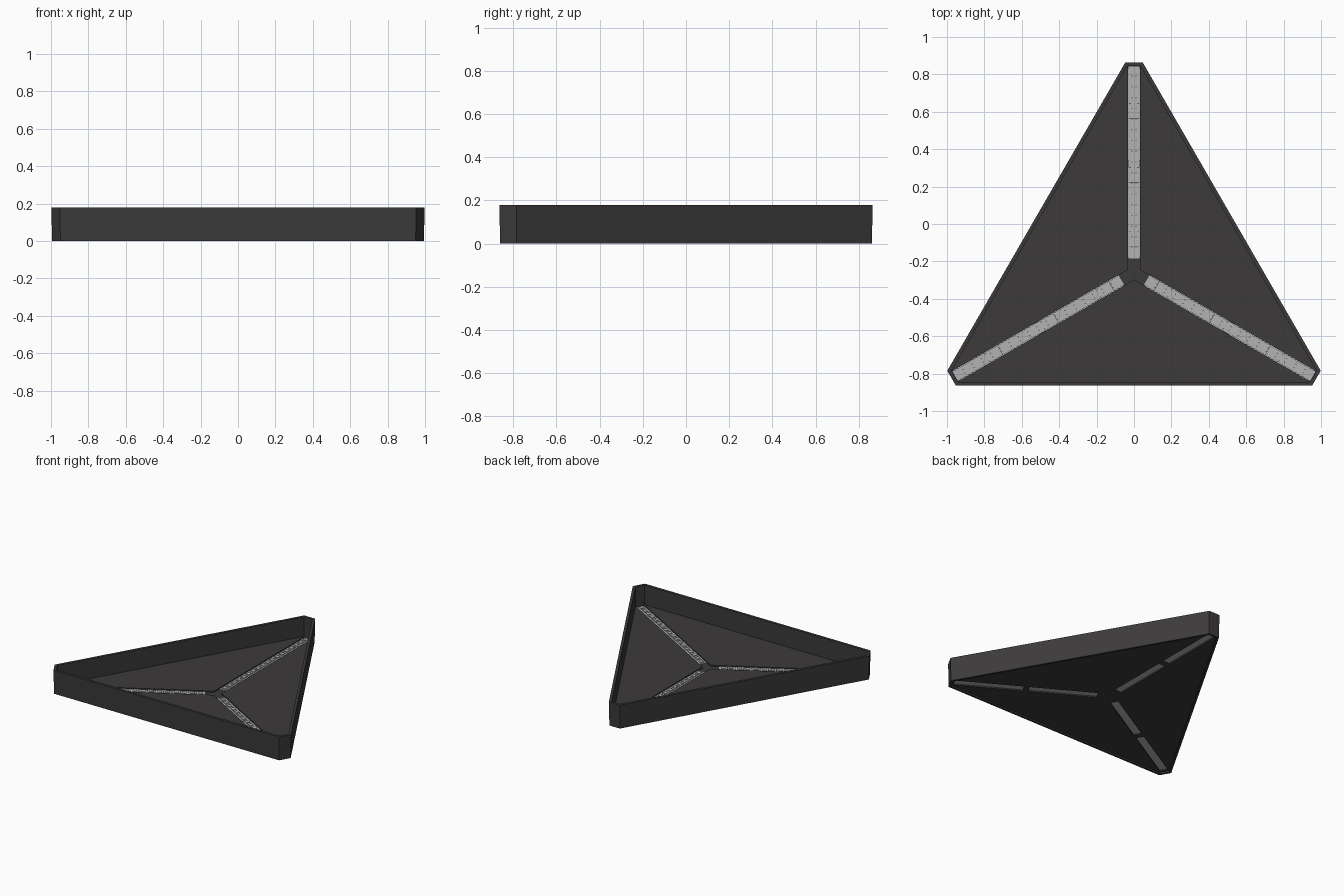
import bpy, bmesh
from math import radians
from mathutils import Vector, Matrix

if "Cube" in bpy.data.objects:
    bpy.data.objects.remove(bpy.data.objects["Cube"])

CY = -0.2615            # y of the triangle's centre
C, A = 1.126, 0.603     # centre to cut corner, centre to long side
WALL, G = 0.02, 0.031   # wall thickness, half width of light channel
H, Z0, Z1 = 0.18, 0.012, 0.03


def material(name, v, tint=0.0):
    m = bpy.data.materials.new(name)
    m.diffuse_color = (v + tint, v, v + tint / 2, 1)
    m.use_nodes = True
    m.node_tree.nodes["Principled BSDF"].inputs["Base Color"].default_value = m.diffuse_color
    return m


DARK = material("dark_plastic", 0.042, 0.003)
LIGHT = material("light_strip", 0.45)
CHIP = material("strip_parts", 0.12)


def finish(name, bm, mat):
    bmesh.ops.recalc_face_normals(bm, faces=bm.faces)
    me = bpy.data.meshes.new(name)
    bm.to_mesh(me)
    bm.free()
    me.materials.append(mat)
    ob = bpy.data.objects.new(name, me)
    bpy.context.collection.objects.link(ob)
    return ob


def polar(deg, r, off=0.0):
    """Point r along a direction and off to its left, about the centre."""
    v = Matrix.Rotation(radians(deg), 2) @ Vector((r, off))
    return Vector((v.x, v.y + CY, 0))


def half_cut(inset):
    return ((A - inset) - (C - inset) / 2) / 0.8660254


def outline(inset):
    w = half_cut(inset)
    return [polar(90 + 120 * k, C - inset, s * w) for k in range(3) for s in (-1, 1)]


def prism(bm, pts, z0, z1):
    lo = [bm.verts.new((p.x, p.y, z0)) for p in pts]
    hi = [bm.verts.new((p.x, p.y, z1)) for p in pts]
    bm.faces.new(lo[::-1])
    bm.faces.new(hi)
    n = len(pts)
    for i in range(n):
        j = (i + 1) % n
        bm.faces.new((lo[i], lo[j], hi[j], hi[i]))


def block(bm, deg, r0, r1, o0, o1, z0, z1):
    prism(bm, [polar(deg, r0, o0), polar(deg, r1, o0),
               polar(deg, r1, o1), polar(deg, r0, o1)], z0, z1)


# Outer wall: closed ring with a very slight outward draft
bm = bmesh.new()
rings = [[bm.verts.new((p.x, p.y, z)) for p in outline(i)]
         for i, z in ((0.004, 0), (0, H), (WALL, H), (WALL, 0))]
for a in range(4):
    b = (a + 1) % 4
    for i in range(6):
        j = (i + 1) % 6
        bm.faces.new((rings[a][i], rings[a][j], rings[b][j], rings[b][i]))
finish("outer_wall", bm, DARK)

# Three floor panels separated by the light channels
bm = bmesh.new()
r, w = C - WALL, half_cut(WALL)
for k in range(3):
    d0 = 90 + 120 * k
    d1 = d0 + 120
    prism(bm, [polar(d0 + 60, G / 0.8660254), polar(d0, r, G), polar(d0, r, w),
               polar(d1, r, -w), polar(d1, r, -G)], Z0, Z1)
finish("floor_panels", bm, DARK)

# Channel bed: hub, middle cross bars and end bars
bm = bmesh.new()
hub = []
for k in range(3):
    d = 90 + 120 * k
    hub += [polar(d, 0.085, -G), polar(d, 0.085, G), polar(d + 60, G / 0.8660254)]
    for r0, r1 in ((0.565, 0.605), (1.09, C - WALL)):
        block(bm, d, r0, r1, -G, G, Z0, 0.02)
prism(bm, hub, Z0, 0.02)
finish("channel_bed", bm, DARK)

# Light strips with lamps, small components and seams
for k, name in enumerate(("back", "left", "right")):
    d = 90 + 120 * k
    bm = bmesh.new()
    block(bm, d, 0.078, 1.104, -0.029, 0.029, 0.02, 0.024)
    finish(name + "_light_strip", bm, LIGHT)

    lamps, parts = bmesh.new(), bmesh.new()
    for i in range(18):
        c = 0.107 + i * 0.0572
        block(lamps, d, c - 0.015, c + 0.015, -0.015, 0.015, 0.024, 0.03)
        if i < 17:
            block(parts, d, c + 0.025, c + 0.032, 0.008, 0.014, 0.024, 0.027)
            block(parts, d, c + 0.025, c + 0.032, -0.014, -0.008, 0.024, 0.027)
    for c in (0.18, 0.523, 0.866):
        for s in (-0.04, 0.04):
            block(parts, d, c + s - 0.002, c + s + 0.002, -0.029, 0.029, 0.0238, 0.0245)
    finish(name + "_lamps", lamps, LIGHT)
    finish(name + "_strip_parts", parts, CHIP)
